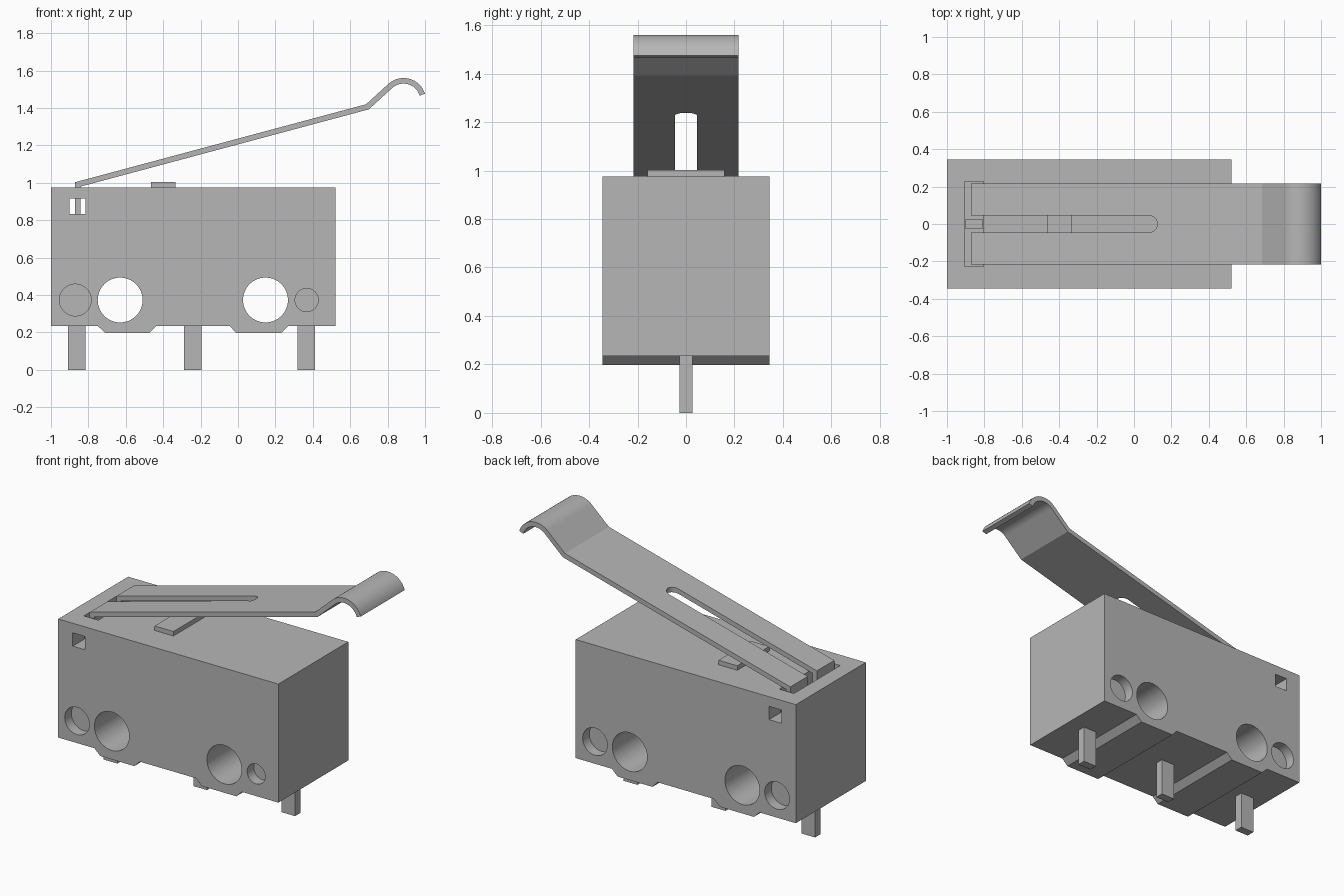
import bpy, bmesh, math
from mathutils import Vector, Matrix

if "Cube" in bpy.data.objects:
    bpy.data.objects.remove(bpy.data.objects["Cube"], do_unlink=True)

grey = bpy.data.materials.new("plain_grey")
grey.use_nodes = True
colour = (0.47, 0.47, 0.47, 1)
grey.diffuse_color = colour
grey.node_tree.nodes["Principled BSDF"].inputs["Base Color"].default_value = colour


def finish(name, bm):
    bmesh.ops.recalc_face_normals(bm, faces=bm.faces)
    mesh = bpy.data.meshes.new(name)
    bm.to_mesh(mesh)
    bm.free()
    mesh.materials.append(grey)
    ob = bpy.data.objects.new(name, mesh)
    bpy.context.collection.objects.link(ob)
    return ob


def box(name, x0, x1, y0, y1, z0, z1):
    bm = bmesh.new()
    size = Matrix.Diagonal((x1 - x0, y1 - y0, z1 - z0, 1))
    centre = Matrix.Translation(((x0 + x1) / 2, (y0 + y1) / 2, (z0 + z1) / 2))
    bmesh.ops.create_cube(bm, size=1, matrix=centre @ size)
    return finish(name, bm)


def side_profile(name, points, half_width):
    """Extrude an x-z outline across y."""
    bm = bmesh.new()
    face = bm.faces.new([bm.verts.new((x, -half_width, z)) for x, z in points])
    new = bmesh.ops.extrude_face_region(bm, geom=[face])["geom"]
    verts = [v for v in new if isinstance(v, bmesh.types.BMVert)]
    bmesh.ops.translate(bm, verts=verts, vec=(0, 2 * half_width, 0))
    return finish(name, bm)


def cylinder(name, radius, depth, centre, axis="Z"):
    bm = bmesh.new()
    turn = Matrix.Rotation(math.pi / 2, 4, "X") if axis == "Y" else Matrix()
    bmesh.ops.create_cone(bm, cap_ends=True, segments=64, radius1=radius, radius2=radius,
                          depth=depth, matrix=Matrix.Translation(centre) @ turn)
    return finish(name, bm)


def select(ob):
    bpy.ops.object.select_all(action="DESELECT")
    ob.select_set(True)
    bpy.context.view_layer.objects.active = ob


def cut(ob, cutter):
    cutter.hide_render = True
    mod = ob.modifiers.new("cut", "BOOLEAN")
    mod.operation, mod.solver, mod.object = "DIFFERENCE", "EXACT", cutter
    select(ob)
    bpy.ops.object.modifier_apply(modifier=mod.name)
    bpy.data.objects.remove(cutter, do_unlink=True)


def smooth(ob):
    select(ob)
    bpy.ops.object.shade_smooth_by_angle(angle=math.radians(25))


# Housing with two chamfered feet along the bottom
W, MID = 0.345, 0.373
body = side_profile("housing", [
    (-1, 0.975), (-1, 0.235), (-0.75, 0.235), (-0.71, 0.197), (-0.475, 0.197), (-0.435, 0.235),
    (-0.045, 0.235), (-0.01, 0.197), (0.23, 0.197), (0.27, 0.235), (0.52, 0.235), (0.52, 0.975)], W)

# Mounting holes right through
for x in (-0.63, 0.147):
    cut(body, cylinder("hole_cutter", 0.12, 1, (x, 0, MID), "Y"))

# Shallow round recesses, front and back
for x, y, r in ((-0.87, -W, 0.085), (0.367, -W, 0.062), (-0.87, W, 0.085), (0.387, W, 0.085)):
    cut(body, cylinder("recess_cutter", r, 0.13, (x, y, MID), "Y"))

# Lever socket: top slot, square cross window and central pit
cut(body, box("slot_cutter", -0.905, -0.805, -0.228, 0.228, 0.83, 1.1))
cut(body, box("window_cutter", -0.9, -0.815, -0.5, 0.5, 0.832, 0.915))
cut(body, box("pit_cutter", -0.9, -0.81, -0.025, 0.025, 0.78, 0.9))
smooth(body)

# Lever centre line: hook into the socket, long arm, bend and rolled tip
path = [Vector(p) for p in ((-0.857, 0.832), (-0.857, 0.991), (0.692, 1.406))]
for i in range(25):
    a = math.radians(135 - i * 118 / 24)
    path.append(Vector((0.885 + 0.105 * math.cos(a), 1.44 + 0.105 * math.sin(a))))


def offset_path(points, d):
    out = []
    for i, p in enumerate(points):
        before = (p - points[i - 1]).normalized() if i else None
        after = (points[i + 1] - p).normalized() if i + 1 < len(points) else before
        before = before or after
        n0, n1 = Vector((-before.y, before.x)), Vector((-after.y, after.x))
        m = (n0 + n1).normalized()
        out.append(p + m * d / m.dot(n0))
    return out


T = 0.015
outline = offset_path(path, T) + offset_path(path, -T)[::-1]
lever = side_profile("lever", outline, 0.217)

# Round-ended slot that splits the arm into two prongs
cut(lever, box("prong_cutter", -1, 0.08, -0.045, 0.045, 0.7, 1.5))
cut(lever, cylinder("slot_end_cutter", 0.045, 1, (0.08, 0, 1.2)))
smooth(lever)

# Push button
box("push_button", -0.465, -0.335, -0.158, 0.158, 0.96, 1.003)

# Terminals
for side, x in (("right", -0.862), ("middle", -0.243), ("left", 0.365)):
    box(side + "_terminal", x - 0.047, x + 0.047, -0.026, 0.026, 0, 0.25)
